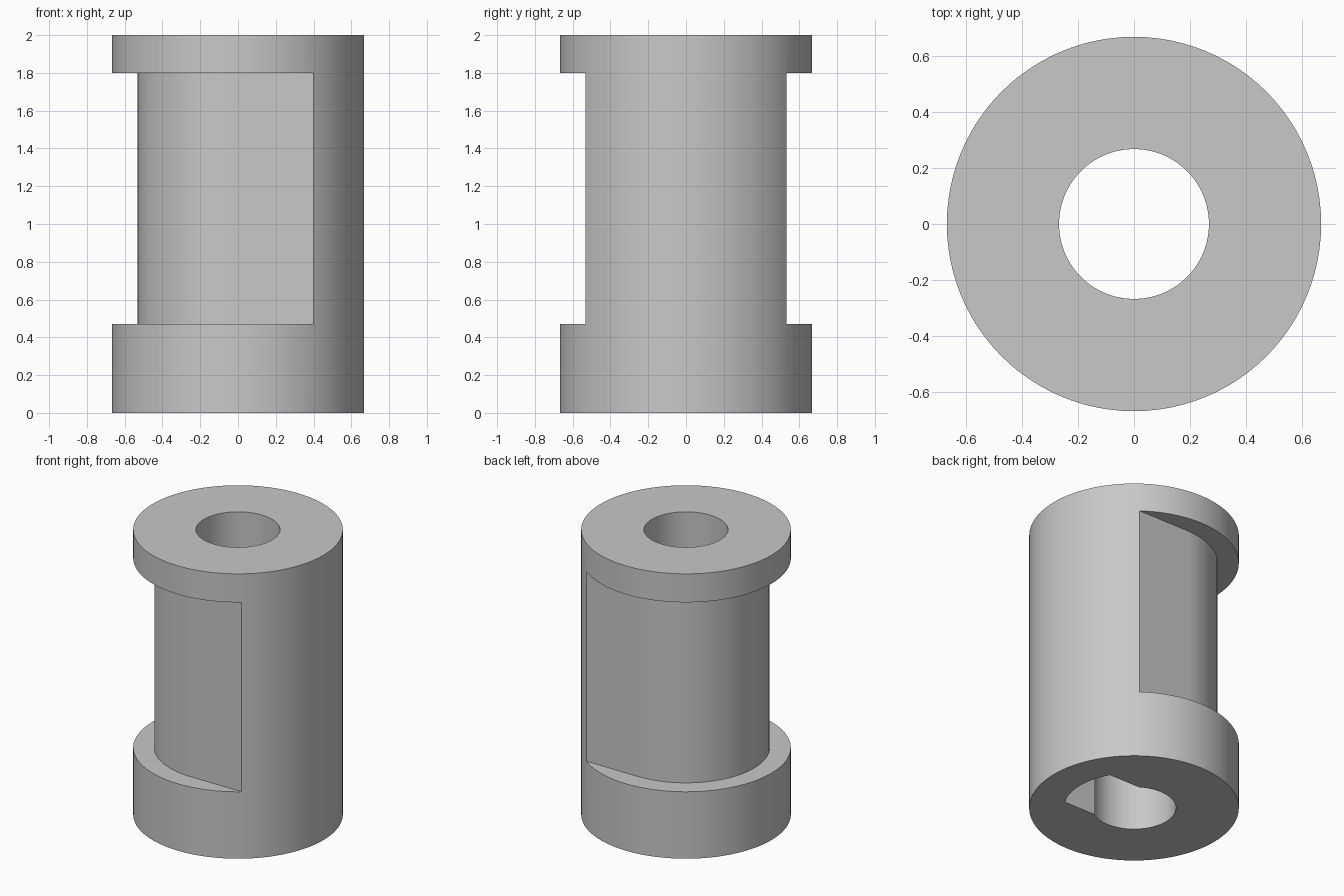
import bpy
import bmesh
from math import cos, sin, radians

if "Cube" in bpy.data.objects:
    bpy.data.objects.remove(bpy.data.objects["Cube"], do_unlink=True)

OUTER, NECK, BORE, SLOT = 0.667, 0.533, 0.267, 0.447
HEIGHT, NOTCH_LOW, NOTCH_HIGH, SLOT_TOP = 2.0, 0.47, 1.8, 1.0

grey = bpy.data.materials.new("plain grey")
grey.use_nodes = True
colour = (0.58, 0.58, 0.58, 1)
grey.diffuse_color = colour
grey.node_tree.nodes["Principled BSDF"].inputs["Base Color"].default_value = colour


def arc(radius, start, end, steps):
    """Points along an arc about the origin, angles in degrees."""
    angles = [radians(start + (end - start) * i / steps) for i in range(steps + 1)]
    return [(radius * cos(a), radius * sin(a)) for a in angles]


def circle(radius, steps=96):
    return arc(radius, 0, 360, steps)[:-1]


def prism(name, outline, low, high):
    """Extrude a flat outline between two heights."""
    bm = bmesh.new()
    base = bm.faces.new([bm.verts.new((x, y, low)) for x, y in outline])
    top = bmesh.ops.extrude_face_region(bm, geom=[base])["geom"]
    verts = [v for v in top if isinstance(v, bmesh.types.BMVert)]
    bmesh.ops.translate(bm, vec=(0, 0, high - low), verts=verts)
    bmesh.ops.recalc_face_normals(bm, faces=bm.faces)
    mesh = bpy.data.meshes.new(name)
    bm.to_mesh(mesh)
    bm.free()
    mesh.materials.append(grey)
    obj = bpy.data.objects.new(name, mesh)
    bpy.context.collection.objects.link(obj)
    return obj


def carve(target, cutter):
    """Subtract the cutter, then discard it."""
    cutter.hide_render = True
    mod = target.modifiers.new("carve", 'BOOLEAN')
    mod.operation, mod.solver, mod.object = 'DIFFERENCE', 'EXACT', cutter
    bpy.ops.object.select_all(action='DESELECT')
    target.select_set(True)
    bpy.context.view_layer.objects.active = target
    bpy.ops.object.modifier_apply(modifier=mod.name)
    bpy.data.objects.remove(cutter, do_unlink=True)


# Main round body
body = prism("flanged_sleeve", circle(OUTER), 0, HEIGHT)

# Side recess: round neck on the right, flat tangent cheeks towards the left
recess = arc(NECK, 90, 270, 48) + [(1, -NECK), (1, -1), (-1, -1), (-1, 1), (1, 1), (1, NECK)]
carve(body, prism("recess_cutter", recess, NOTCH_LOW, NOTCH_HIGH))

# Through bore
carve(body, prism("bore_cutter", circle(BORE), -1, HEIGHT + 1))

# Keyway open at the bottom, with a curved end
keyway = arc(SLOT, -30, 30, 24) + [(0, SLOT / 2), (0, -SLOT / 2)]
carve(body, prism("keyway_cutter", keyway, -1, SLOT_TOP))

bpy.ops.object.shade_smooth_by_angle(angle=radians(30))
